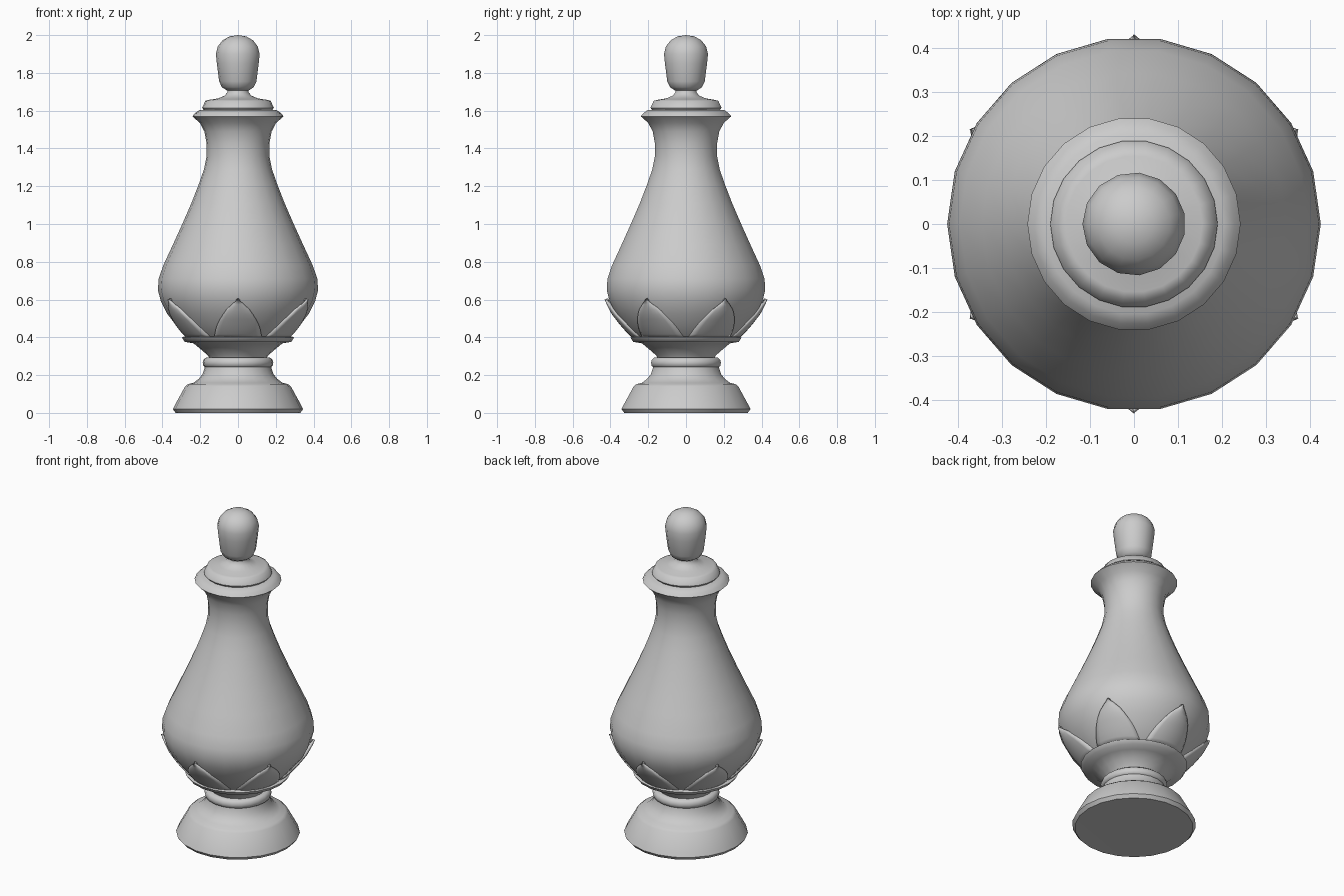
import bpy, bmesh
from math import sin, cos, pi, radians

if "Cube" in bpy.data.objects:
    bpy.data.objects.remove(bpy.data.objects["Cube"])


def finish(name, bm, angle):
    bmesh.ops.recalc_face_normals(bm, faces=bm.faces)
    mesh = bpy.data.meshes.new(name)
    bm.to_mesh(mesh)
    bm.free()
    ob = bpy.data.objects.new(name, mesh)
    bpy.context.collection.objects.link(ob)
    bpy.ops.object.select_all(action='DESELECT')
    ob.select_set(True)
    bpy.context.view_layer.objects.active = ob
    bpy.ops.object.shade_smooth_by_angle(angle=radians(angle))
    return ob


def lathe(name, profile, sides=22, start=0.0, angle=50):
    """Revolve (radius, z) points around z, closing both ends."""
    bm = bmesh.new()
    rings = []
    for r, z in profile:
        if r == 0:
            rings.append([bm.verts.new((0, 0, z))] * sides)
        else:
            rings.append([bm.verts.new((r * cos(start + 2 * pi * i / sides),
                                        r * sin(start + 2 * pi * i / sides), z))
                          for i in range(sides)])
    for a, b in zip(rings, rings[1:]):
        for i in range(sides):
            j = (i + 1) % sides
            bm.faces.new(list(dict.fromkeys((a[i], a[j], b[j], b[i]))))
    return finish(name, bm, angle)


# Foot, collar ring and flared cup
lathe("foot", [(0, 0.005), (0.33, 0), (0.345, 0.02), (0.335, 0.04), (0.28, 0.14),
               (0.265, 0.152), (0.235, 0.16), (0.208, 0.18), (0.188, 0.205),
               (0.178, 0.235), (0.172, 0.26), (0, 0.26)])
lathe("collar_ring", [(0, 0.24), (0.17, 0.24), (0.183, 0.248), (0.187, 0.265),
                      (0.183, 0.282), (0.17, 0.292), (0, 0.292)])
lathe("cup", [(0, 0.28), (0.15, 0.285), (0.16, 0.305), (0.195, 0.335), (0.235, 0.368),
              (0.282, 0.376), (0.297, 0.398), (0.285, 0.405), (0.25, 0.398), (0, 0.38)])

# Pear-shaped body with flared rim
body = [(0.18, 0.34), (0.27, 0.4), (0.325, 0.46), (0.375, 0.525), (0.408, 0.59),
        (0.424, 0.65), (0.42, 0.71), (0.396, 0.78), (0.345, 0.89), (0.295, 1.0),
        (0.247, 1.11), (0.208, 1.21), (0.18, 1.29), (0.166, 1.36), (0.167, 1.43),
        (0.178, 1.49), (0.202, 1.535), (0.242, 1.57), (0.228, 1.587), (0.205, 1.603)]
lathe("body", [(0, 0.34)] + body + [(0, 1.605)])

# Lid and rounded knob
lathe("lid", [(0, 1.6), (0.178, 1.6), (0.19, 1.615), (0.173, 1.652), (0.155, 1.657),
              (0.105, 1.665), (0.07, 1.68), (0.055, 1.7), (0.055, 1.72), (0, 1.72)])
lathe("knob", [(0, 1.708), (0.06, 1.708), (0.085, 1.724), (0.1, 1.755), (0.112, 1.85),
               (0.117, 1.9), (0.107, 1.94), (0.082, 1.972), (0.045, 1.993), (0, 2.0)],
      sides=15, start=pi)


def sample(points, x):
    """Linear lookup of value at x in (value, x) points."""
    for (v0, x0), (v1, x1) in zip(points, points[1:]):
        if x <= x1:
            return v0 + (v1 - v0) * (x - x0) / (x1 - x0)
    return points[-1][0]


# Six leaf petals wrapping the lower belly
widths = [(0.128, 0.39), (0.122, 0.43), (0.113, 0.46), (0.09, 0.505),
          (0.055, 0.555), (0.003, 0.6)]
for k in range(6):
    bm = bmesh.new()
    rows = []
    for i in range(9):
        z = 0.39 + 0.21 * i / 8
        r = sample(body, z)
        half = sample(widths, z) / r
        row = []
        for j in range(-4, 5):
            t = j / 4
            rr = r + 0.008 + 0.012 * (1 - t * t)
            a = -pi / 2 + k * pi / 3 + half * t
            row.append(bm.verts.new((rr * cos(a), rr * sin(a), z)))
        rows.append(row)
    for a, b in zip(rows, rows[1:]):
        for j in range(8):
            bm.faces.new((a[j], a[j + 1], b[j + 1], b[j]))
    petal = finish(f"petal_{k + 1}", bm, 50)
    solid = petal.modifiers.new("thickness", 'SOLIDIFY')
    solid.thickness = 0.02
    solid.offset = -1
